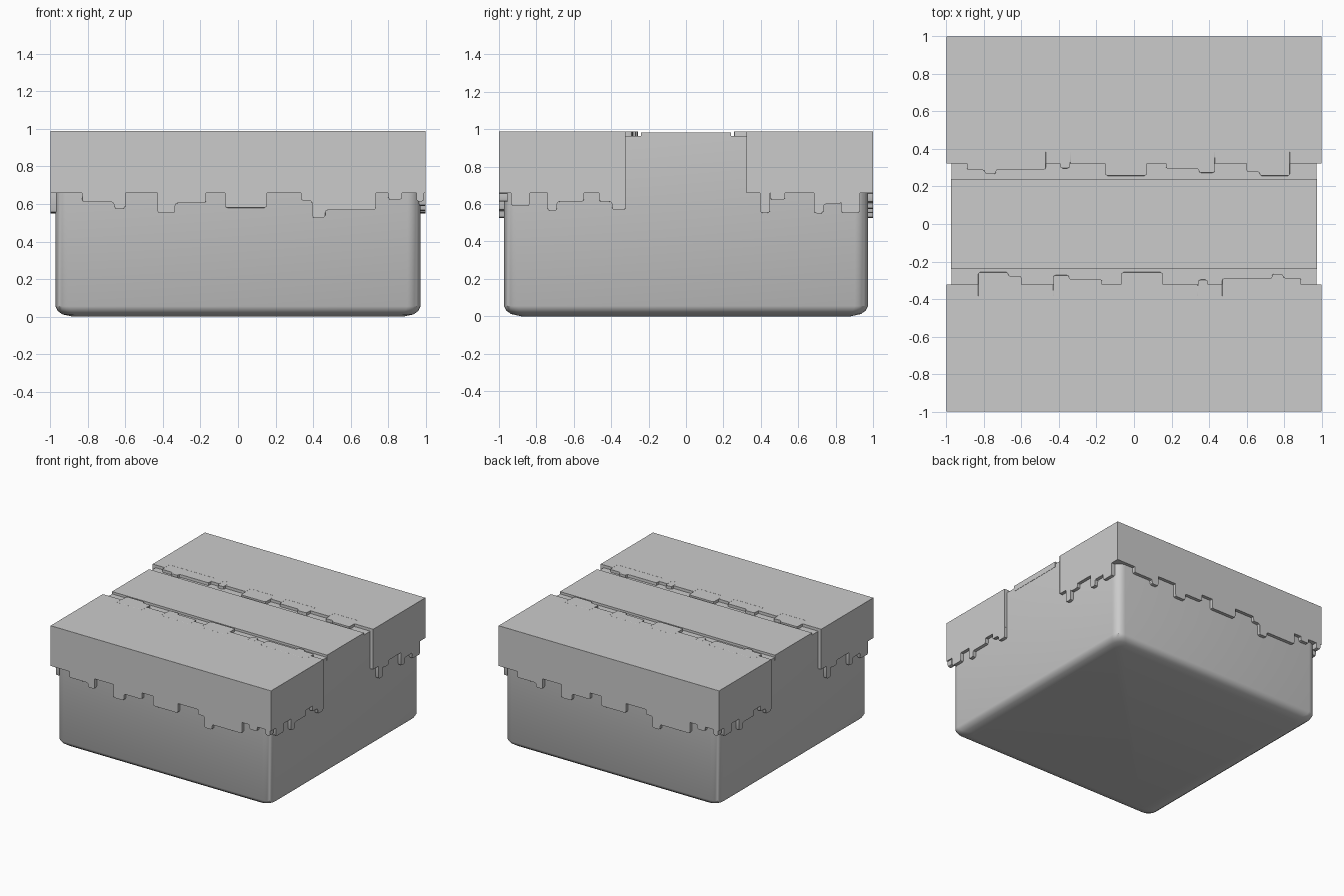
import bpy, bmesh, math
from mathutils import Matrix, Vector

if "Cube" in bpy.data.objects:
    bpy.data.objects.remove(bpy.data.objects["Cube"])

RIM, TOP, INNER = 0.658, 0.988, 0.323


def finish(bm, name):
    bmesh.ops.recalc_face_normals(bm, faces=bm.faces)
    me = bpy.data.meshes.new(name)
    bm.to_mesh(me)
    bm.free()
    ob = bpy.data.objects.new(name, me)
    bpy.context.collection.objects.link(ob)
    return ob


def add_box(bm, lo, hi):
    lo, hi = Vector(lo), Vector(hi)
    m = Matrix.Translation((lo + hi) / 2) @ Matrix.Diagonal((*(hi - lo), 1))
    bmesh.ops.create_cube(bm, size=1, matrix=m)


def smooth(ob, angle=35):
    bpy.ops.object.select_all(action='DESELECT')
    bpy.context.view_layer.objects.active = ob
    ob.select_set(True)
    bpy.ops.object.shade_smooth_by_angle(angle=math.radians(angle))


# Drip: x, depth, x, depth, ... x describes a stepped hanging tab
def add_drip(bm, steps, place, thick):
    pts = [(steps[0], -0.06)]
    for i in range(1, len(steps), 2):
        pts += [(steps[i - 1], steps[i]), (steps[i + 1], steps[i])]
    pts.append((steps[-1], -0.06))
    a = [bm.verts.new(place(u, d, 0)) for u, d in pts]
    b = [bm.verts.new(place(u, d, thick)) for u, d in pts]
    n = len(pts)
    bm.faces.new(a)
    bm.faces.new(b[::-1])
    for i in range(n):
        bm.faces.new((a[i], b[i], b[(i + 1) % n], a[(i + 1) % n]))
    edges = [bm.edges.get((a[i], b[i])) for i in range(1, n - 1)]
    bmesh.ops.bevel(bm, geom=edges, offset=0.014, segments=2,
                    profile=0.5, affect='EDGES', clamp_overlap=True)


# Earth block: stacked rounded-square rings
bm = bmesh.new()
rings = []
for half, z in [(0.88, 0), (0.935, 0.012), (0.96, 0.03), (0.973, 0.055), (0.973, 0.965)]:
    r, ring = 0.07, []
    for q in range(4):
        c = Matrix.Rotation(q * math.pi / 2, 3, 'Z') @ Vector((half - r, half - r, z))
        for k in range(7):
            t = q * math.pi / 2 + k * math.pi / 12
            ring.append(bm.verts.new(c + Vector((r * math.cos(t), r * math.sin(t), 0))))
    rings.append(ring)
for lo, hi in zip(rings, rings[1:]):
    for i in range(28):
        j = (i + 1) % 28
        bm.faces.new((lo[i], lo[j], hi[j], hi[i]))
bm.faces.new(rings[0][::-1])
bm.faces.new(rings[-1])
smooth(finish(bm, "earth_block"))

# Path strip along the middle
bm = bmesh.new()
add_box(bm, (-0.975, -0.24, 0.938), (0.975, 0.24, 0.984))
finish(bm, "path_strip")

# Turf drips for the front, right, left and path-side edges
front = [[-0.83, 0.048, -0.66, 0.083, -0.60], [-0.43, 0.107, -0.335, 0.053, -0.17],
         [-0.07, 0.078, 0.155], [0.335, 0.04, 0.395, 0.132, 0.465, 0.09, 0.735],
         [0.80, 0.035, 0.875], [0.95, 0.045, 0.99]]
right = [[-0.935, 0.068, -0.835], [-0.74, 0.095, -0.69, 0.045, -0.545],
         [-0.465, 0.045, -0.395, 0.09, -INNER]]
left = [[-0.45, 0.105, -0.395], [-0.53, 0.036, -0.451],
        [-0.83, 0.058, -0.735, 0.108, -0.685], [-0.93, 0.105, -0.829]]
inner = [[-0.83, 0.066, -0.67, 0.046, -0.60], [-0.43, 0.05, -0.345, 0.028, -0.17],
         [-0.07, 0.066, 0.155], [0.34, 0.026, 0.395],
         [0.47, 0.033, 0.735, 0.057, 0.795, 0.036, 0.89]]
sides = [(front, lambda u, d, t: (u, -1 + t, RIM - d), 0.045),
         (right, lambda u, d, t: (1 - t, u, RIM - d), 0.045),
         (left, lambda u, d, t: (-1 + t, u, RIM - d), 0.045),
         (inner, lambda u, d, t: (u, -INNER + d, TOP - t), 0.035)]


# Turf cap: slab united with its drips, edges lightly rounded
def turf_cap(name, turn):
    bm = bmesh.new()
    add_box(bm, (-1, -1, RIM), (1, -INNER, TOP))
    cap = finish(bm, name)
    bm = bmesh.new()
    for drips, place, thick in sides:
        for steps in drips:
            add_drip(bm, steps, place, thick)
    tabs = finish(bm, name + "_drips")
    tabs.hide_render = True
    union = cap.modifiers.new("union", 'BOOLEAN')
    union.operation, union.solver, union.object = 'UNION', 'EXACT', tabs
    union.use_self = True
    bpy.context.view_layer.objects.active = cap
    bpy.ops.object.modifier_apply(modifier=union.name)
    bpy.data.objects.remove(tabs)
    bm = bmesh.new()
    bm.from_mesh(cap.data)
    bmesh.ops.dissolve_limit(bm, angle_limit=0.01, verts=bm.verts, edges=bm.edges)
    bm.to_mesh(cap.data)
    bm.free()
    bev = cap.modifiers.new("soft_edges", 'BEVEL')
    bev.width, bev.segments, bev.angle_limit = 0.006, 2, math.radians(50)
    cap.rotation_euler.z = turn
    smooth(cap, 30)


turf_cap("front_turf", 0)
turf_cap("back_turf", math.pi)
